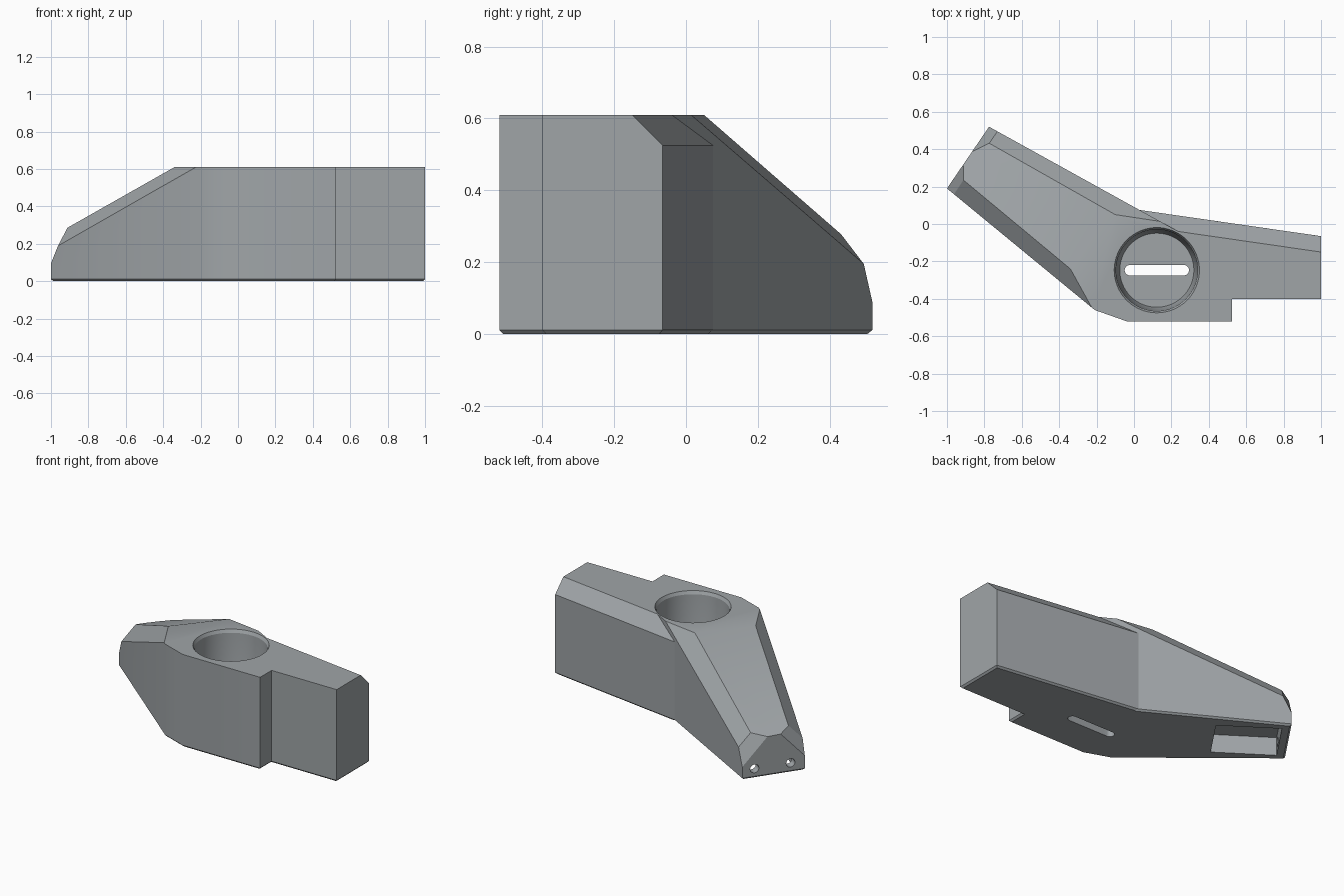
import bpy, bmesh, math
from mathutils import Vector, Matrix

if "Cube" in bpy.data.objects:
    bpy.data.objects.remove(bpy.data.objects["Cube"])

H = 0.61
BORE = (0.122, -0.247)
ARM_ANGLE = math.atan2(0.563, -0.826)   # direction the arm points in

grey = bpy.data.materials.new("mid grey")
grey.diffuse_color = (0.35, 0.375, 0.39, 1)
grey.use_nodes = True
grey.node_tree.nodes["Principled BSDF"].inputs["Base Color"].default_value = grey.diffuse_color


def to_object(bm, name, helper=False):
    bmesh.ops.recalc_face_normals(bm, faces=bm.faces)
    mesh = bpy.data.meshes.new(name)
    bm.to_mesh(mesh)
    bm.free()
    mesh.materials.append(grey)
    ob = bpy.data.objects.new(name, mesh)
    bpy.context.collection.objects.link(ob)
    ob.hide_render = helper
    return ob


def prism(outline, z0, z1):
    bm = bmesh.new()
    face = bm.faces.new([bm.verts.new((x, y, z0)) for x, y in outline])
    top = bmesh.ops.extrude_face_region(bm, geom=[face])["geom"]
    bmesh.ops.translate(bm, vec=(0, 0, z1 - z0),
                        verts=[v for v in top if isinstance(v, bmesh.types.BMVert)])
    bmesh.ops.recalc_face_normals(bm, faces=bm.faces)
    return bm


def body(name, outline, cuts, inside, helper=False):
    """Prism with a fine bottom bevel, trimmed by planes through three points."""
    bm = prism(outline, 0, H)
    low = [e for e in bm.edges if all(v.co.z < 1e-4 for v in e.verts)]
    bmesh.ops.bevel(bm, geom=low, offset=0.011, segments=1, affect='EDGES')
    for a, b, c in cuts:
        a, b, c = Vector(a), Vector(b), Vector(c)
        n = (b - a).cross(c - a).normalized()
        if n.dot(Vector(inside) - a) > 0:
            n = -n
        cut = bmesh.ops.bisect_plane(bm, geom=bm.verts[:] + bm.edges[:] + bm.faces[:],
                                     plane_co=a, plane_no=n, clear_outer=True)
        edges = [g for g in cut["geom_cut"] if isinstance(g, bmesh.types.BMEdge)]
        bmesh.ops.holes_fill(bm, edges=edges)
    return to_object(bm, name, helper)


def apply_boolean(target, other, operation):
    mod = target.modifiers.new(operation.lower(), 'BOOLEAN')
    mod.operation, mod.object, mod.solver = operation, other, 'EXACT'
    bpy.context.view_layer.objects.active = target
    bpy.ops.object.modifier_apply(modifier=mod.name)
    bpy.data.objects.remove(other)


def cylinder(name, radius, start, end, sides=32):
    start, end = Vector(start), Vector(end)
    axis = end - start
    bm = bmesh.new()
    bmesh.ops.create_cone(bm, cap_ends=True, segments=sides, radius1=radius,
                          radius2=radius, depth=axis.length)
    turn = axis.to_track_quat('Z', 'Y').to_matrix().to_4x4()
    bm.transform(Matrix.Translation((start + end) / 2) @ turn)
    return to_object(bm, name, True)


# Arm block: sloping top, side chamfers and clipped end corners
bracket = body(
    "bracket_body",
    [(-1, 0.19), (-0.775, 0.52), (0.23, -0.036), (0.525, -0.199),
     (0.525, -0.52), (-0.04, -0.52), (-0.21, -0.46)],
    [((-0.34, -0.24, H), (-0.10, 0.05, H), (-0.89, 0.355, 0.26)),
     ((-0.915, 0.23, 0.28), (-0.34, -0.24, H), (-0.225, -0.448, H)),
     ((-0.775, 0.43, 0.28), (-0.10, 0.05, H), (0.14, 0.014, H)),
     ((-0.775, 0.43, 0.28), (-0.86, 0.39, 0.26), (-0.775, 0.52, 0.085)),
     ((-0.915, 0.23, 0.28), (-0.915, 0.31, 0.26), (-1, 0.19, 0.095))],
    (-0.1, -0.2, 0.2))

# Mounting wing with a chamfered back top edge
wing = body("mounting_wing",
            [(0.03, 0.075), (1, -0.065), (1, -0.40), (0.1, -0.40)],
            [((0.03, 0.075, 0.525), (1, -0.065, 0.525), (1, -0.15, H))],
            (0.5, -0.3, 0.2), True)
apply_boolean(bracket, wing, 'UNION')

# Large bore: lathed pocket with a chamfered rim
bm = bmesh.new()
rings = []
for r, z in [(0.198, 0.10), (0.206, 0.13), (0.218, 0.59), (0.228, H), (0.228, 0.7)]:
    rings.append([bm.verts.new((BORE[0] + r * math.cos(k * math.tau / 64),
                                BORE[1] + r * math.sin(k * math.tau / 64), z))
                  for k in range(64)])
for lo, hi in zip(rings, rings[1:]):
    for k in range(64):
        j = (k + 1) % 64
        bm.faces.new((lo[k], lo[j], hi[j], hi[k]))
bm.faces.new(rings[0])
bm.faces.new(rings[-1])
apply_boolean(bracket, to_object(bm, "bore_cutter", True), 'DIFFERENCE')

# Floor opening: round hole with two rounded side slots
x, y = BORE
apply_boolean(bracket, cylinder("floor_hole", 0.118, (x, y, -0.1), (x, y, 0.2), 48), 'DIFFERENCE')
slot = []
for side in (1, -1):
    for k in range(13):
        a = -math.pi / 2 + math.pi * k / 12
        slot.append((x + side * (0.144 + 0.028 * math.cos(a)), y + side * 0.028 * math.sin(a)))
apply_boolean(bracket, to_object(prism(slot, -0.1, 0.2), "floor_slot", True), 'DIFFERENCE')

# Four bolt holes through the wing, counterbored from the back
for hx in (0.585, 0.935):
    for hz in (0.175, 0.44):
        apply_boolean(bracket, cylinder("bolt_hole", 0.031, (hx, -0.6, hz), (hx, 0.2, hz)), 'DIFFERENCE')
        apply_boolean(bracket, cylinder("counterbore", 0.056, (hx, -0.12, hz), (hx, 0.2, hz)), 'DIFFERENCE')

# Pocket under the arm tip, with two holes through the end wall
d = Vector((math.cos(ARM_ANGLE), math.sin(ARM_ANGLE), 0))
t = Vector((d.y, -d.x, 0))
corners = [(0.49, -0.365), (0.88, -0.365), (0.88, -0.05), (0.49, -0.05)]
pocket = prism([(d * s + t * w).xy for s, w in corners], -0.1, 0.12)
apply_boolean(bracket, to_object(pocket, "pocket_cutter", True), 'DIFFERENCE')
for w in (-0.085, -0.315):
    base = t * w + Vector((0, 0, 0.062))
    apply_boolean(bracket, cylinder("end_hole", 0.028, base + d * 0.8, base + d * 1.1, 24), 'DIFFERENCE')

# Smooth the round walls, keep edges crisp
bpy.ops.object.select_all(action='DESELECT')
bracket.select_set(True)
bpy.context.view_layer.objects.active = bracket
bpy.ops.object.shade_smooth_by_angle(angle=math.radians(25))
